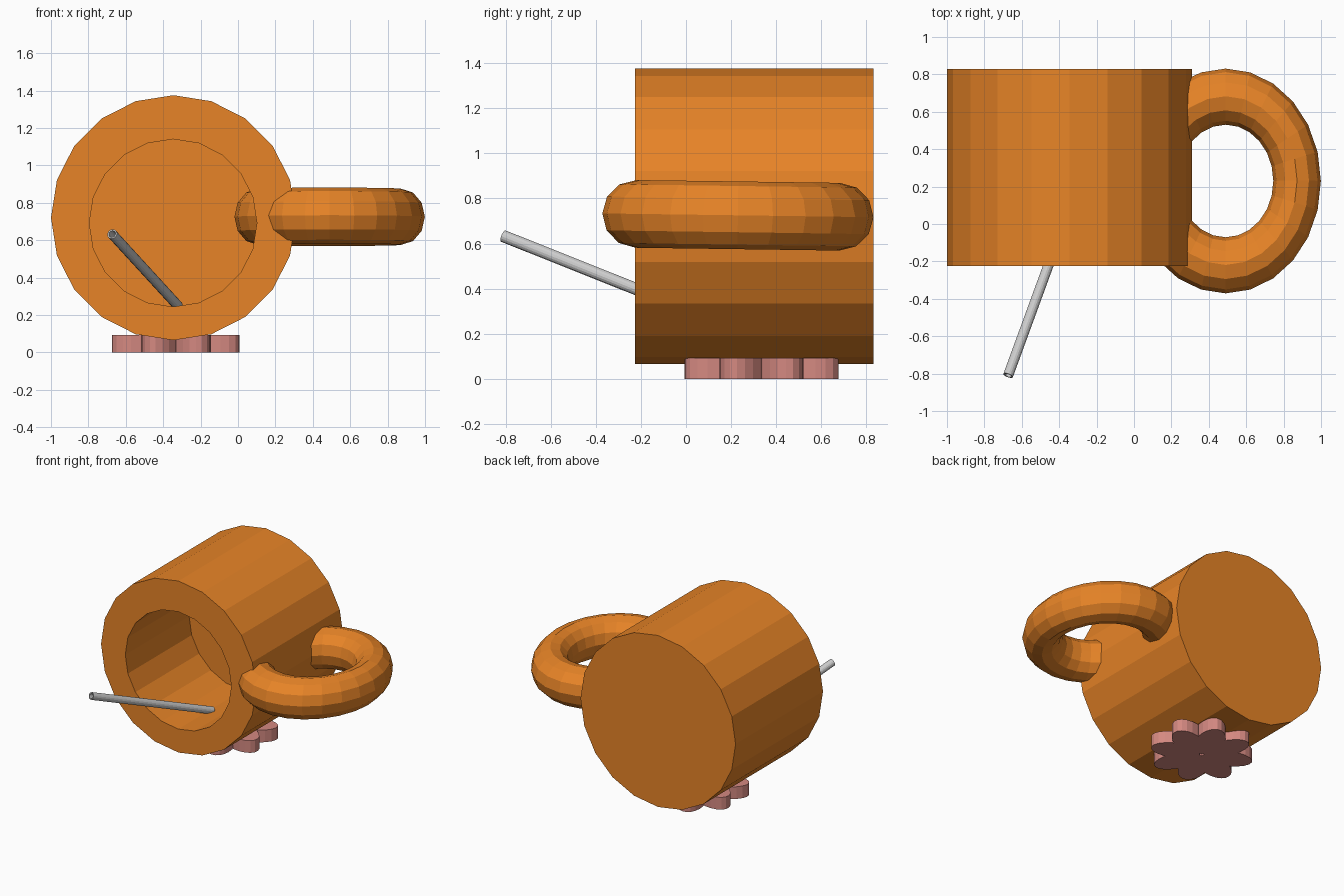
import bpy, bmesh
from math import cos, sin, pi, radians
from mathutils import Vector

if "Cube" in bpy.data.objects:
    bpy.data.objects.remove(bpy.data.objects["Cube"])


def material(name, rgb):
    m = bpy.data.materials.new(name)
    m.diffuse_color = (*rgb, 1)
    m.use_nodes = True
    m.node_tree.nodes["Principled BSDF"].inputs["Base Color"].default_value = m.diffuse_color
    return m


orange = material("orange_glaze", (0.8, 0.23, 0.02))
pink = material("pink", (0.66, 0.25, 0.22))


def finish(bm, name, mat=None):
    bmesh.ops.recalc_face_normals(bm, faces=bm.faces)
    mesh = bpy.data.meshes.new(name)
    bm.to_mesh(mesh)
    bm.free()
    ob = bpy.data.objects.new(name, mesh)
    bpy.context.collection.objects.link(ob)
    if mat:
        mesh.materials.append(mat)
    return ob


def ring(bm, centre, u, v, n):
    """Closed loop of n vertices around centre, spanned by half-axes u and v."""
    return [bm.verts.new(centre + u * cos(2 * pi * i / n) + v * sin(2 * pi * i / n))
            for i in range(n)]


def bridge(bm, a, b):
    n = len(a)
    for i in range(n):
        bm.faces.new((a[i], a[(i + 1) % n], b[(i + 1) % n], b[i]))


# Mug lying on its side, opening towards the front, bore slightly off centre
X, Z = Vector((1, 0, 0)), Vector((0, 0, 1))
bm = bmesh.new()
sections = [((-0.345, 0.83, 0.72), 0.655), ((-0.345, -0.225, 0.72), 0.655),
            ((-0.347, -0.225, 0.692), 0.448), ((-0.347, 0.545, 0.692), 0.448)]
loops = [ring(bm, Vector(c), X * r, Z * r, 20) for c, r in sections]
for a, b in zip(loops, loops[1:]):
    bridge(bm, a, b)
bm.faces.new(loops[0])
bm.faces.new(loops[-1])
finish(bm, "mug_body", orange)

# Handle: oval torus poking through the wall, tilted very slightly
bpy.ops.mesh.primitive_torus_add(major_segments=24, minor_segments=12,
                                 major_radius=0.451, minor_radius=0.15,
                                 location=(0.49, 0.23, 0.725),
                                 rotation=(radians(-0.8), 0, 0))
handle = bpy.context.object
handle.name = "mug_handle"
handle.scale = (0.847, 1, 1)
handle.data.materials.append(orange)

# Hollow straw resting in the mug, lower end buried in the wall
start, end = Vector((-0.673, -0.81, 0.633)), Vector((-0.322, 0.15, 0.25))
axis = (end - start).normalized()
u = axis.cross(Z).normalized()
v = axis.cross(u)
bm = bmesh.new()
loops = [ring(bm, c, u * r, v * r, 16)
         for c, r in ((start, 0.027), (end, 0.027), (end, 0.019), (start, 0.019))]
for i in range(4):
    bridge(bm, loops[i], loops[(i + 1) % 4])
straw = finish(bm, "straw")

# Flower foot: eight overlapping oval petals
bm = bmesh.new()
centre = Vector((-0.332, 0.335, 0))
for k in range(8):
    t = radians(22.5 + 45 * k)
    d, s = Vector((cos(t), sin(t), 0)), Vector((-sin(t), cos(t), 0))
    low, high = [ring(bm, centre + d * 0.19 + Z * h, d * 0.175, s * 0.1, 20)
                 for h in (0, 0.093)]
    bridge(bm, low, high)
    bm.faces.new(low)
    bm.faces.new(high)
finish(bm, "flower_foot", pink)
